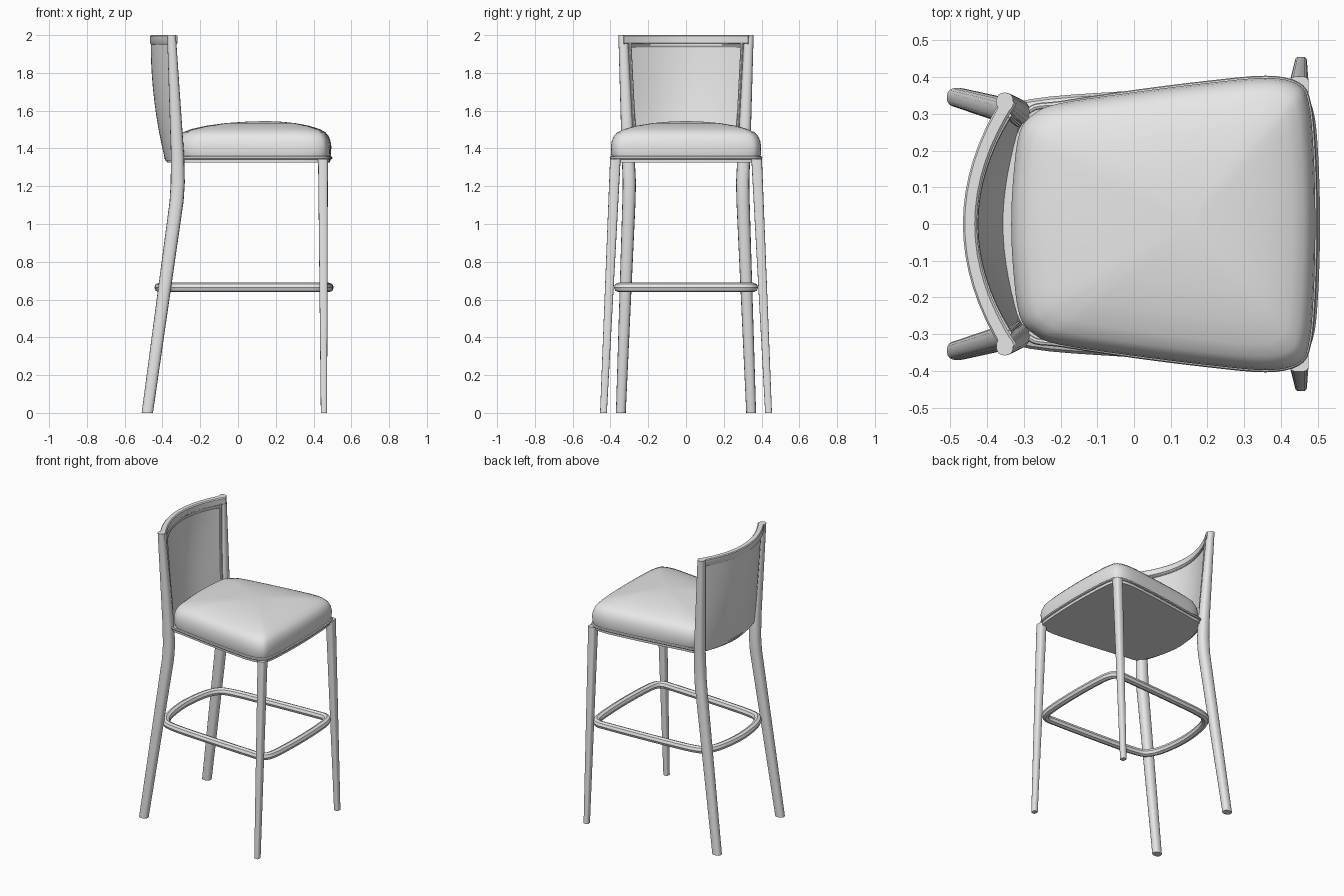
import bpy, bmesh, math
from mathutils import Vector

cube = bpy.data.objects.get("Cube")
if cube:
    bpy.data.objects.remove(cube, do_unlink=True)

GREY = (0.8, 0.8, 0.8, 1)
mat = bpy.data.materials.new("light grey")
mat.use_nodes = True
mat.diffuse_color = GREY
mat.node_tree.nodes["Principled BSDF"].inputs["Base Color"].default_value = GREY


def finish(obj, angle=40):
    obj.data.materials.append(mat)
    bpy.ops.object.select_all(action="DESELECT")
    obj.select_set(True)
    bpy.context.view_layer.objects.active = obj
    bpy.ops.object.shade_smooth_by_angle(angle=math.radians(angle))


def loft(name, rings, angle=40):
    """Skin closed rings of points and cap both ends."""
    bm = bmesh.new()
    loops = [[bm.verts.new(p) for p in ring] for ring in rings]
    n = len(loops[0])
    for a, b in zip(loops, loops[1:]):
        for i in range(n):
            j = (i + 1) % n
            bm.faces.new((a[i], a[j], b[j], b[i]))
    bm.faces.new(loops[0][::-1])
    bm.faces.new(loops[-1])
    bmesh.ops.recalc_face_normals(bm, faces=bm.faces)
    mesh = bpy.data.meshes.new(name)
    bm.to_mesh(mesh)
    bm.free()
    obj = bpy.data.objects.new(name, mesh)
    bpy.context.collection.objects.link(obj)
    finish(obj, angle)


def tube(name, points, radius, cyclic=False):
    """Round bar along a path."""
    curve = bpy.data.curves.new(name, "CURVE")
    curve.dimensions = "3D"
    curve.bevel_depth = radius
    curve.bevel_resolution = 2
    curve.use_fill_caps = True
    spline = curve.splines.new("POLY")
    spline.points.add(len(points) - 1)
    for sp, p in zip(spline.points, points):
        sp.co = (*p, 1)
    spline.use_cyclic_u = cyclic
    obj = bpy.data.objects.new(name, curve)
    bpy.context.collection.objects.link(obj)
    bpy.ops.object.select_all(action="DESELECT")
    obj.select_set(True)
    bpy.context.view_layer.objects.active = obj
    bpy.ops.object.convert(target="MESH")
    finish(bpy.context.object)


def outline(half, steps=4):
    """Mirror a half outline over y and smooth it into a closed loop."""
    pts = [Vector(p) for p in half]
    pts += [Vector((p.x, -p.y)) for p in pts[-2:0:-1]]
    n, out = len(pts), []
    for i in range(n):
        a, b, c, d = (pts[(i + k) % n] for k in (-1, 0, 1, 2))
        for s in range(steps):
            t = s / steps
            out.append(0.5 * (2 * b + (c - a) * t + (2 * a - 5 * b + 4 * c - d) * t * t
                              + (3 * b - a - 3 * c + d) * t ** 3))
    return out


def scaled(loop, scale, z, cx=0.15):
    return [(cx + (p.x - cx) * scale, p.y * scale, z) for p in loop]


def section(x, y, z, wx, wy, power, n=16):
    """Rounded-square leg section."""
    def soft(v):
        return math.copysign(abs(v) ** (2 / power), v)
    ring = [2 * math.pi * i / n for i in range(n)]
    return [(x + wx / 2 * soft(math.cos(a)), y + wy / 2 * soft(math.sin(a)), z) for a in ring]


# Legs: straight front pair, bent rear pair that run up into the back posts
front = [(0.455, 0.437, 0, 0.033, 0.036), (0.45, 0.374, 1.345, 0.052, 0.056)]
rear = [(-0.48, 0.345, 0, 0.06, 0.052), (-0.325, 0.302, 1.12, 0.074, 0.07),
        (-0.319, 0.3, 1.22, 0.075, 0.07), (-0.32, 0.306, 1.36, 0.07, 0.068),
        (-0.352, 0.333, 2.0, 0.046, 0.05)]
for side, label in ((1, "left"), (-1, "right")):
    for name, path, power in (("front_leg", front, 4), ("rear_leg", rear, 2.5)):
        loft(f"{name}_{label}", [section(x, side * y, z, wx, wy, power)
                                 for x, y, z, wx, wy in path])

# Seat: domed cushion, edge piping and base board with a bowed rear
side_half = [(0.475, 0.33), (0.445, 0.38), (0.36, 0.397), (0.2, 0.383), (0, 0.358), (-0.2, 0.328)]
cushion = outline([(0.493, 0), (0.488, 0.2)] + side_half
                  + [(-0.27, 0.3), (-0.31, 0.25), (-0.327, 0.13), (-0.333, 0)])
dome = [(0.985, 1.35), (1, 1.37), (1.003, 1.41), (0.99, 1.44), (0.96, 1.467), (0.91, 1.486),
        (0.82, 1.503), (0.65, 1.521), (0.45, 1.534), (0.25, 1.541), (0.08, 1.544)]
loft("seat_cushion", [scaled(cushion, s, z) for s, z in dome], 60)
base = outline([(0.493, 0), (0.488, 0.2)] + side_half
               + [(-0.29, 0.31), (-0.345, 0.21), (-0.375, 0.1), (-0.385, 0)])
loft("seat_base", [scaled(base, s, z) for s, z in ((0.985, 1.325), (0.99, 1.352))])
tube("seat_piping", scaled(base, 0.995, 1.35), 0.009, True)


# Back panel: bowed sheet whose bow deepens towards the top
def bow(u, v):
    """Outer panel surface, u across from -1 to 1, v up from 0 to 1."""
    z = 1.335 + 0.625 * v
    middle = -0.385 - 0.077 * (1 - (1 - v) ** 2)
    edge = -0.325 - 0.025 * v
    return Vector((middle + (edge - middle) * u * u, u * (0.295 + 0.035 * v), z))


COLS, ROWS = 16, 10
panel = []
for i in range(COLS + 1):
    u = 2 * i / COLS - 1
    outer = [bow(u, j / ROWS) for j in range(ROWS + 1)]
    inner = [p + Vector((0.02 + 0.012 * (1 - u ** 4), 0, 0)) for p in outer]
    panel.append(outer + inner[::-1])
loft("back_panel", panel)

# Piping that frames the front face of the panel
inset = Vector((0.03, 0, 0))
for side, label in ((1, "left"), (-1, "right")):
    tube(f"panel_piping_{label}", [bow(side * 0.9, j / ROWS) + inset
                                   for j in range(2, ROWS + 1)], 0.008)
tube("panel_piping_top", [bow(1.8 * i / COLS - 0.9, 0.97) + inset for i in range(COLS + 1)], 0.008)

# Top rail
rail = []
for i in range(COLS + 1):
    u = 2 * i / COLS - 1
    x, y = -0.466 + 0.108 * u * u, 0.345 * u
    rail.append([(x, y, 1.957), (x, y, 1.995), (x + 0.005, y, 2.0), (x + 0.032, y * 0.96, 2.0),
                 (x + 0.038, y * 0.95, 1.994), (x + 0.038, y * 0.95, 1.957),
                 (x + 0.032, y * 0.96, 1.951), (x + 0.005, y, 1.951)])
loft("top_rail", rail)

# Footrest hoop
hoop = outline([(0.482, 0), (0.476, 0.2), (0.462, 0.31), (0.425, 0.352), (0.34, 0.355),
                (0, 0.338), (-0.28, 0.315), (-0.36, 0.27), (-0.4, 0.17), (-0.418, 0)])
tube("footrest_hoop", [(p.x, p.y, 0.664) for p in hoop], 0.025, True)
